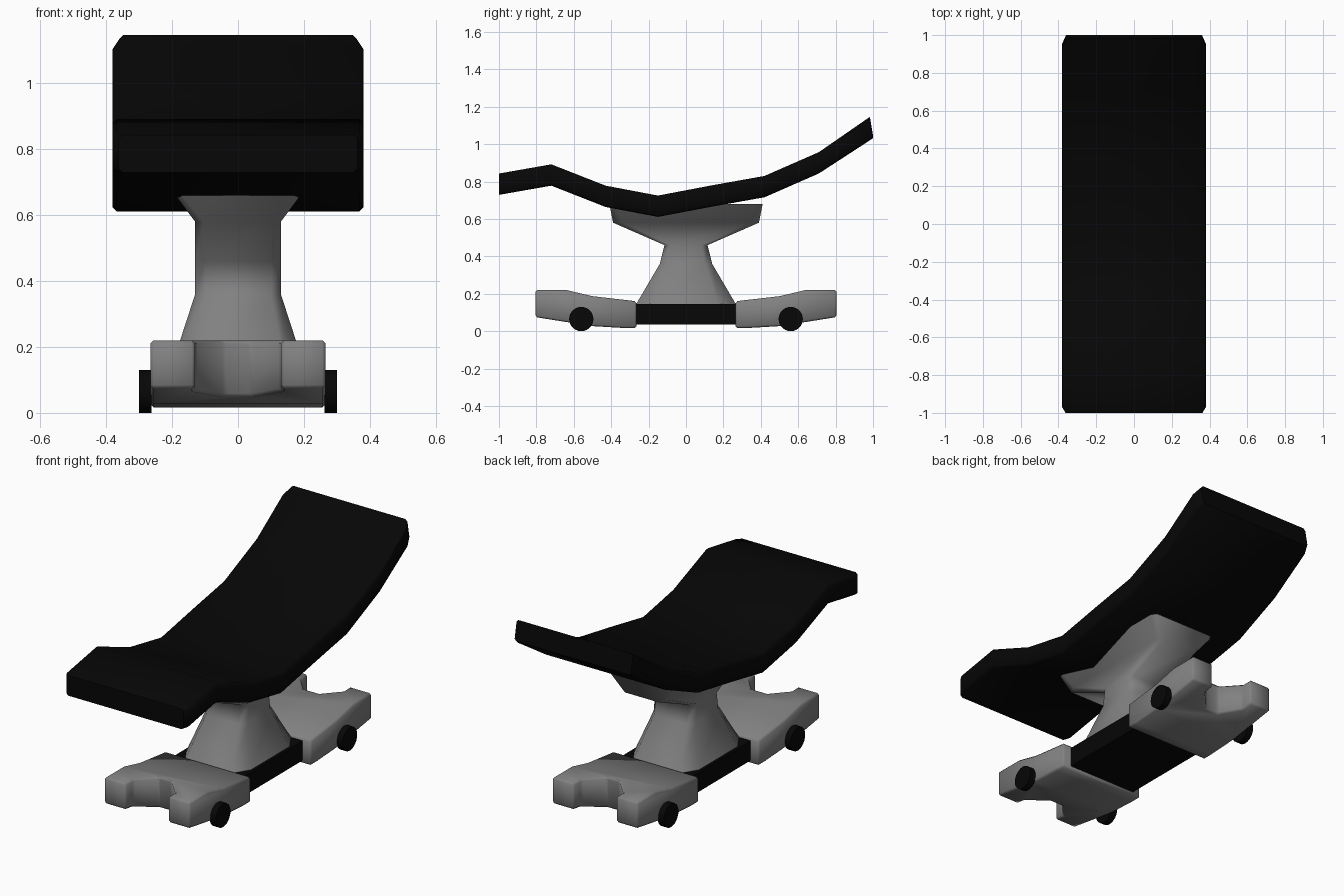
import bpy, bmesh, math

if "Cube" in bpy.data.objects:
    bpy.data.objects.remove(bpy.data.objects["Cube"])


def material(name, value):
    mat = bpy.data.materials.new(name)
    mat.diffuse_color = (value, value, value, 1)
    mat.use_nodes = True
    mat.node_tree.nodes["Principled BSDF"].inputs["Base Color"].default_value = mat.diffuse_color
    return mat


black = material("black", 0.002)
metal = material("metal", 0.22)


def finish(name, bm, mat):
    bmesh.ops.recalc_face_normals(bm, faces=bm.faces)
    me = bpy.data.meshes.new(name)
    bm.to_mesh(me)
    bm.free()
    ob = bpy.data.objects.new(name, me)
    bpy.context.collection.objects.link(ob)
    me.materials.append(mat)
    return ob


def activate(ob):
    bpy.ops.object.select_all(action='DESELECT')
    ob.select_set(True)
    bpy.context.view_layer.objects.active = ob


def smooth(ob, angle=35):
    activate(ob)
    bpy.ops.object.shade_smooth_by_angle(angle=math.radians(angle))


def apply(ob, m):
    activate(ob)
    bpy.ops.object.modifier_apply(modifier=m.name)


def loft(rings):
    """Skin a list of equal-length point rings, capping both ends."""
    bm = bmesh.new()
    rows = [[bm.verts.new(p) for p in r] for r in rings]
    n = len(rows[0])
    for a, b in zip(rows, rows[1:]):
        for i in range(n):
            j = (i + 1) % n
            bm.faces.new((a[i], a[j], b[j], b[i]))
    bm.faces.new(rows[0])
    bm.faces.new(rows[-1])
    return bm


# seat: wavy padded slab (half width, y top, z top, y bottom), long edges chamfered
bends = [(0.362, -1, 0.843, -1), (0.38, -0.97, 0.848, -0.97),
         (0.38, -0.72, 0.892, -0.72), (0.38, -0.43, 0.778, -0.43),
         (0.38, -0.15, 0.725, -0.15), (0.38, 0.14, 0.78, 0.14),
         (0.38, 0.42, 0.83, 0.42), (0.38, 0.71, 0.957, 0.71),
         (0.38, 0.94, 1.116, 0.955), (0.36, 0.983, 1.146, 1.0)]
rings = []
C, T = 0.012, 0.114
for w, yt, zt, yb in bends:
    right = [(w - C, yt, zt), (w, yt, zt - C), (w, yb, zt - T + C), (w - C, yb, zt - T)]
    rings.append(right + [(-x, y, z) for x, y, z in reversed(right)])
seat = finish("seat", loft(rings), black)
smooth(seat, 50)

# pedestal: chamfered rectangles (z, half x, half y, chamfer x, chamfer y)
levels = [(0.13, 0.205, 0.275, 0.06, 0.10), (0.36, 0.13, 0.14, 0.03, 0.04),
          (0.46, 0.13, 0.115, 0.03, 0.03), (0.58, 0.13, 0.39, 0.025, 0.05),
          (0.68, 0.205, 0.41, 0.02, 0.03)]
rings = []
for z, hx, hy, cx, cy in levels:
    quarter = [(hx, hy - cy), (hx - cx, hy)]
    half = quarter + [(-x, y) for x, y in reversed(quarter)]
    rings.append([(x, y, z) for x, y in half] + [(-x, -y, z) for x, y in half])
pedestal = finish("pedestal", loft(rings), metal)
smooth(pedestal, 80)

# base bar joining the two feet
bar = loft([[(sx * 0.215, y, z) for sx, z in
             ((-1, 0.035), (1, 0.035), (1, 0.145), (-1, 0.145))] for y in (-0.3, 0.3)])
finish("base_bar", bar, black)

# feet: side profile extruded across, with a notch cut between the two toes
foot_profile = [(0.265, 0.017), (0.265, 0.16), (0.50, 0.187), (0.64, 0.22),
                (0.805, 0.22), (0.805, 0.075), (0.50, 0.027), (0.33, 0.017)]
notch_plan = [(-0.04, 0.64), (0.04, 0.64), (0.13, 0.74), (0.13, 0.9),
              (-0.13, 0.9), (-0.13, 0.74)]
for side, label in ((-1, "front"), (1, "back")):
    foot = finish(label + "_foot", loft(
        [[(x, side * y, z) for y, z in foot_profile] for x in (-0.266, 0.266)]), metal)
    cutter = finish("notch_cutter", loft(
        [[(x, side * y, z) for x, y in notch_plan] for z in (-0.1, 0.4)]), metal)
    cutter.hide_render = True
    m = foot.modifiers.new("notch", 'BOOLEAN')
    m.operation, m.object, m.solver = 'DIFFERENCE', cutter, 'EXACT'
    apply(foot, m)
    bpy.data.objects.remove(cutter)
    m = foot.modifiers.new("bevel", 'BEVEL')
    m.width, m.segments = 0.01, 1
    m.limit_method, m.angle_limit = 'ANGLE', math.radians(40)
    apply(foot, m)
    smooth(foot, 60)

    # wheels on both sides of the foot
    for sx, hand in ((-1, "left"), (1, "right")):
        bpy.ops.mesh.primitive_cylinder_add(
            vertices=24, radius=0.065, depth=0.038,
            location=(sx * 0.281, side * 0.56, 0.065), rotation=(0, math.pi / 2, 0))
        wheel = bpy.context.object
        wheel.name = f"{label}_{hand}_wheel"
        wheel.data.materials.append(black)
        smooth(wheel)
